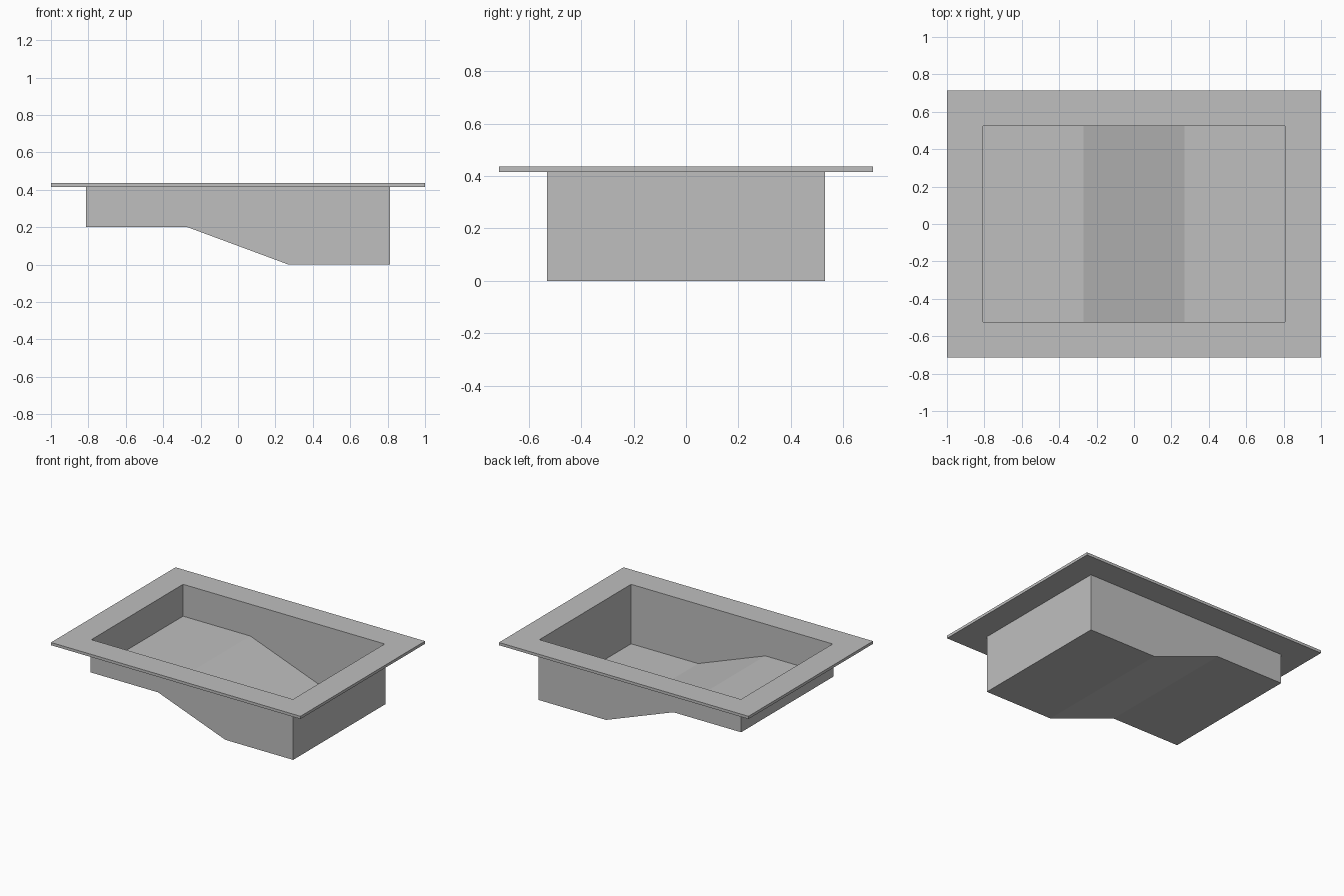
import bpy, bmesh

if "Cube" in bpy.data.objects:
    bpy.data.objects.remove(bpy.data.objects["Cube"])

HX, HY = 0.813, 0.53          # basin half sizes
RX, RY = 1.0, 0.713           # rim half sizes
Z0, Z1 = 0.416, 0.436         # rim underside and top

grey = bpy.data.materials.new("light grey")
grey.diffuse_color = (0.52, 0.52, 0.52, 1)
grey.use_nodes = True
grey.node_tree.nodes["Principled BSDF"].inputs["Base Color"].default_value = grey.diffuse_color


def make_object(name, bm):
    bmesh.ops.recalc_face_normals(bm, faces=bm.faces)
    mesh = bpy.data.meshes.new(name)
    bm.to_mesh(mesh)
    bm.free()
    mesh.materials.append(grey)
    obj = bpy.data.objects.new(name, mesh)
    bpy.context.collection.objects.link(obj)
    return obj


# Flat rim: a rectangular frame around the opening
bm = bmesh.new()


def loop(x, y, z):
    return [bm.verts.new((sx * x, sy * y, z))
            for sx, sy in ((-1, -1), (1, -1), (1, 1), (-1, 1))]


rings = [loop(RX, RY, Z0), loop(RX, RY, Z1), loop(HX, HY, Z1), loop(HX, HY, Z0)]
for a, b in zip(rings, rings[1:] + rings[:1]):
    for i in range(4):
        j = (i + 1) % 4
        bm.faces.new((a[i], a[j], b[j], b[i]))
make_object("rim", bm)

# Basin: shallow end, sloped floor and deep end, open at the top
floor = [(-HX, 0.2), (-0.27, 0.2), (0.27, 0.0), (HX, 0.0)]
profile = [(-HX, Z1)] + floor + [(HX, Z1)]
bm = bmesh.new()
front = [bm.verts.new((x, -HY, z)) for x, z in profile]
back = [bm.verts.new((x, HY, z)) for x, z in profile]
bm.faces.new(front)
bm.faces.new(back[::-1])
for i in range(len(profile) - 1):
    bm.faces.new((front[i], back[i], back[i + 1], front[i + 1]))
basin = make_object("basin", bm)

# Thin wall, thickened inwards
wall = basin.modifiers.new("wall", 'SOLIDIFY')
wall.thickness = 0.005
wall.offset = -1
wall.use_even_offset = True
